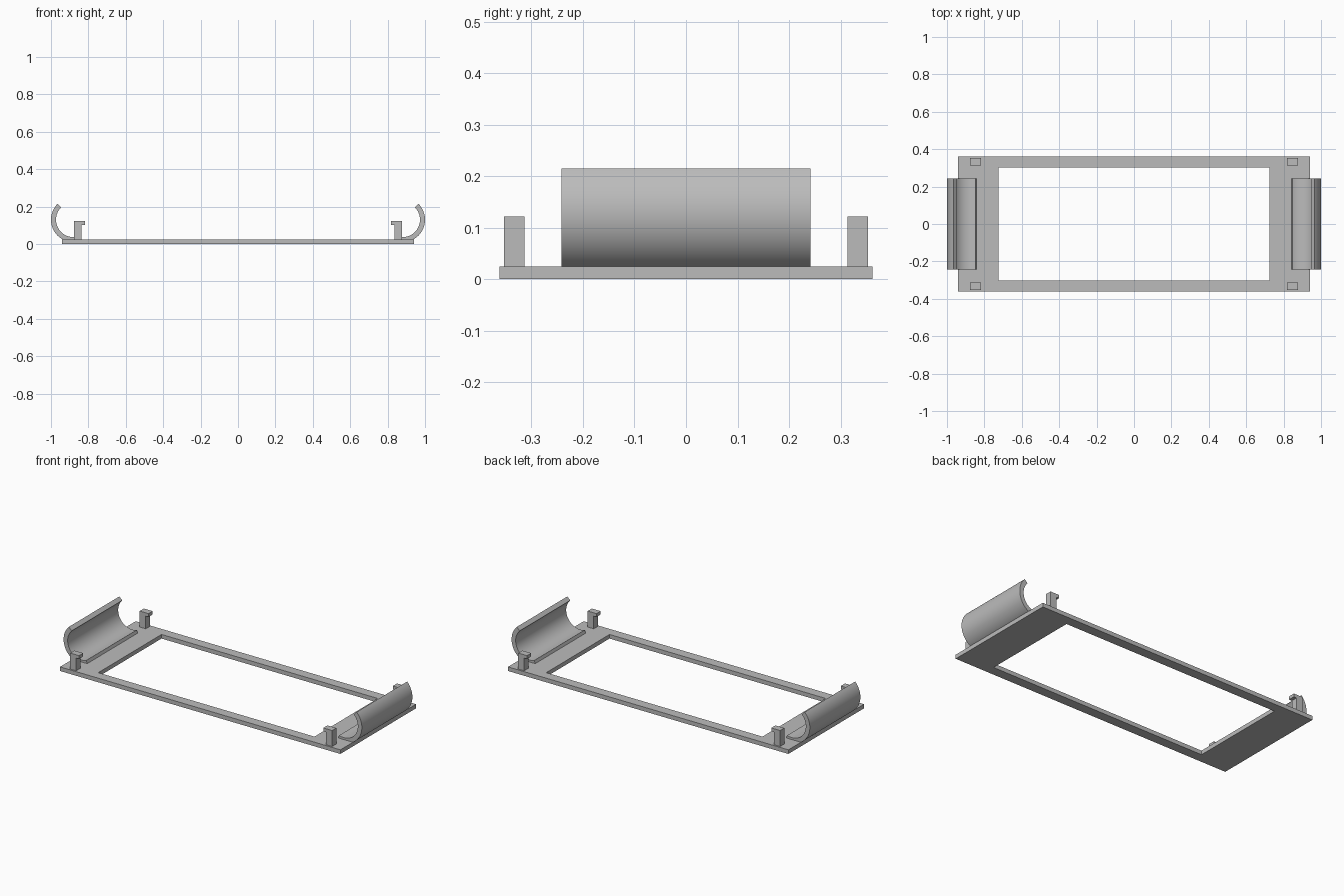
import bpy, bmesh, math
from mathutils import Vector

cube = bpy.data.objects.get("Cube")
if cube:
    bpy.data.objects.remove(cube, do_unlink=True)

grey = bpy.data.materials.new("plain grey")
grey.use_nodes = True
colour = (0.5, 0.5, 0.5, 1)
grey.diffuse_color = colour
grey.node_tree.nodes["Principled BSDF"].inputs["Base Color"].default_value = colour


def finish(name, bm):
    bmesh.ops.recalc_face_normals(bm, faces=bm.faces)
    mesh = bpy.data.meshes.new(name)
    bm.to_mesh(mesh)
    bm.free()
    mesh.materials.append(grey)
    obj = bpy.data.objects.new(name, mesh)
    bpy.context.collection.objects.link(obj)
    return obj


def extrude_profile(name, points, y0, y1):
    """Sweep a closed x-z outline along y."""
    bm = bmesh.new()
    face = bm.faces.new([bm.verts.new((x, y0, z)) for x, z in points])
    swept = bmesh.ops.extrude_face_region(bm, geom=[face])["geom"]
    verts = [g for g in swept if isinstance(g, bmesh.types.BMVert)]
    bmesh.ops.translate(bm, verts=verts, vec=Vector((0, y1 - y0, 0)))
    return finish(name, bm)


# Base frame: a flat rectangular ring with a large opening
def rectangle(x, y):
    return [(-x, -y), (x, -y), (x, y), (-x, y)]


THICK = 0.025
bm = bmesh.new()
rings = [[bm.verts.new((x, y, z)) for x, y in rectangle(*size)]
         for size, z in [((0.94, 0.362), 0), ((0.94, 0.362), THICK),
                         ((0.725, 0.303), THICK), ((0.725, 0.303), 0)]]
for a, b in zip(rings, rings[1:] + rings[:1]):
    for i in range(4):
        j = (i + 1) % 4
        bm.faces.new((a[i], a[j], b[j], b[i]))
finish("base_frame", bm)

# Curved clip outline: part of a ring, sunk slightly into the frame
STEPS = 32
angles = [math.radians(135 + 155 * i / STEPS) for i in range(STEPS + 1)]


def arc(radius, turn):
    return [(0.88 - radius * math.cos(t), 0.13 + radius * math.sin(t)) for t in turn]


clip = [(x, z) for x, z in arc(0.12, angles) + arc(0.093, reversed(angles))]
clip = [(2 * 0.88 - x, z) for x, z in clip]

# Hook outline: an upright post with a lip pointing inward
hook = [(0.838, 0.02), (0.878, 0.02), (0.878, 0.122),
        (0.819, 0.122), (0.819, 0.102), (0.838, 0.102)]

for side, sx in (("left", 1), ("right", -1)):
    # The clip bulges outward on each side
    outline = [(sx * (2 * 0.88 - x), z) for x, z in clip]
    obj = extrude_profile(side + "_curved_clip", outline, -0.242, 0.242)
    bpy.ops.object.select_all(action="DESELECT")
    obj.select_set(True)
    bpy.context.view_layer.objects.active = obj
    bpy.ops.object.shade_smooth_by_angle(angle=math.radians(30))

    for end, sy in (("front", -1), ("back", 1)):
        y0, y1 = sorted((sy * 0.313, sy * 0.353))
        extrude_profile(f"{side}_{end}_hook", [(sx * x, z) for x, z in hook], y0, y1)
